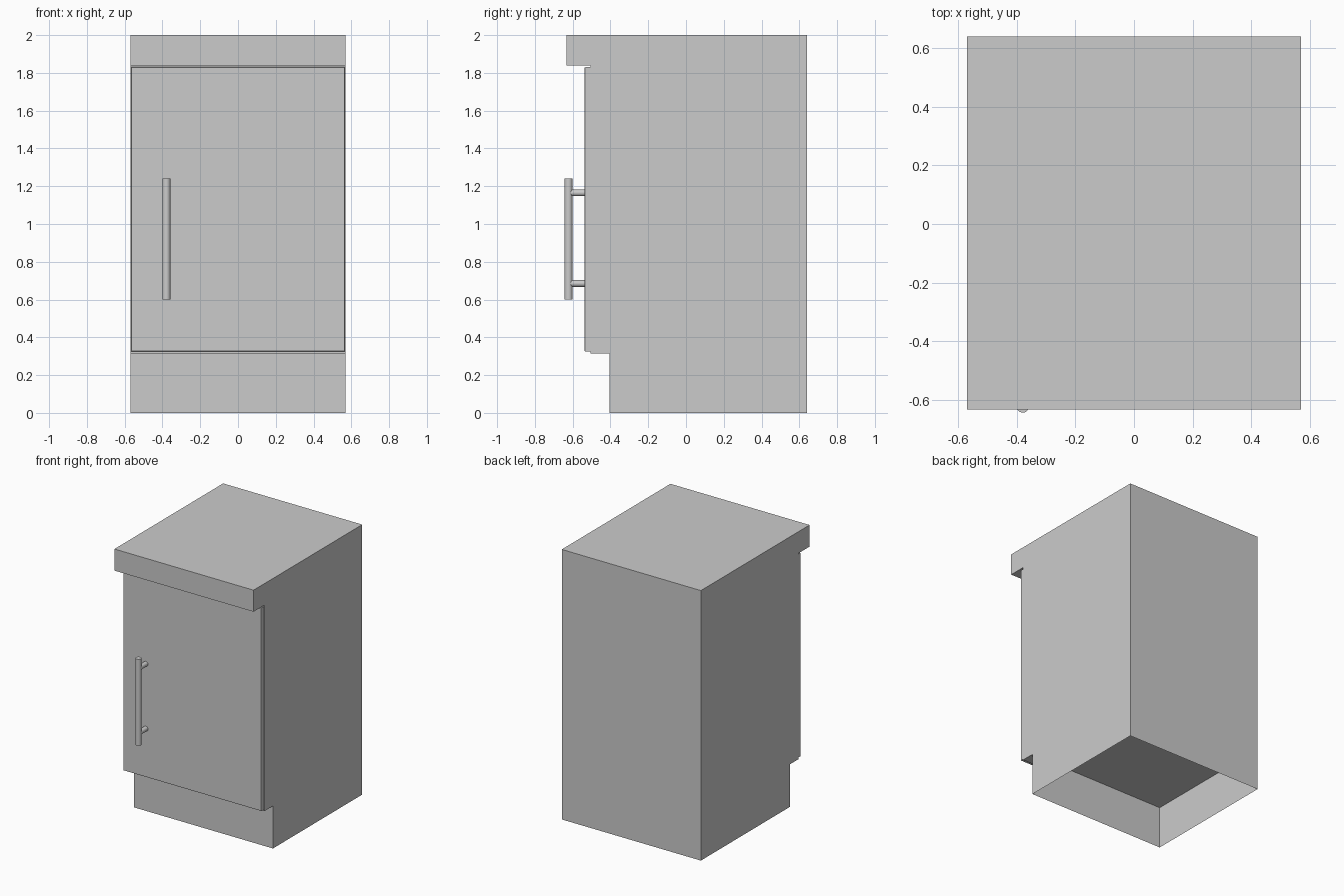
import bpy
import bmesh
from mathutils import Matrix, Vector

old = bpy.data.objects.get("Cube")
if old:
    bpy.data.objects.remove(old, do_unlink=True)

# One flat grey for everything
grey = bpy.data.materials.new("plain_grey")
grey.use_nodes = True
colour = (0.6, 0.6, 0.6, 1)
grey.diffuse_color = colour
grey.node_tree.nodes["Principled BSDF"].inputs["Base Color"].default_value = colour

HALF_W = 0.57
FLOOR_Z = 0.315
BODY_FRONT = -0.505
DOOR_FRONT = -0.537


def finish(name, bm):
    mesh = bpy.data.meshes.new(name)
    bm.to_mesh(mesh)
    bm.free()
    mesh.materials.append(grey)
    obj = bpy.data.objects.new(name, mesh)
    bpy.context.collection.objects.link(obj)
    return obj


def cylinder(name, radius, length, centre, rotation=Matrix()):
    bm = bmesh.new()
    bmesh.ops.create_cone(bm, cap_ends=True, segments=24, radius1=radius, radius2=radius,
                          depth=length, matrix=Matrix.Translation(centre) @ rotation)
    for f in bm.faces:
        f.smooth = len(f.verts) == 4
    for e in bm.edges:
        e.smooth = all(f.smooth for f in e.link_faces)
    return finish(name, bm)


# Carcass: side profile with worktop overhang and toe kick, open underneath
profile = [(-0.632, 2), (0.64, 2), (0.64, 0), (-0.405, 0), (-0.405, FLOOR_Z),
           (BODY_FRONT, FLOOR_Z), (BODY_FRONT, 1.84), (-0.632, 1.84)]
bm = bmesh.new()
side = bm.faces.new([bm.verts.new((-HALF_W, y, z)) for y, z in profile])
ext = bmesh.ops.extrude_face_region(bm, geom=[side], use_keep_orig=True)
bmesh.ops.translate(bm, vec=(2 * HALF_W, 0, 0),
                    verts=[v for v in ext["geom"] if isinstance(v, bmesh.types.BMVert)])
bmesh.ops.recalc_face_normals(bm, faces=bm.faces)
underside = [f for f in bm.faces if all(v.co.z < 0.001 for v in f.verts)]
bmesh.ops.delete(bm, geom=underside, context="FACES_ONLY")
finish("cabinet_body", bm)

# Cabinet floor, seen from below inside the plinth
bm = bmesh.new()
corners = [(-HALF_W, -0.405), (-HALF_W, 0.64), (HALF_W, 0.64), (HALF_W, -0.405)]
bm.faces.new([bm.verts.new((x, y, FLOOR_Z)) for x, y in corners])
finish("cabinet_floor", bm)

# Door: slab with an eased front edge and a rectangular groove
bm = bmesh.new()
size = Vector((1.132, BODY_FRONT - DOOR_FRONT, 1.505))
bmesh.ops.create_cube(bm, size=1, matrix=Matrix.Translation(
    (0, (BODY_FRONT + DOOR_FRONT) / 2, 1.0775)) @ Matrix.Diagonal(size.to_4d()))
front = min(bm.faces, key=lambda f: f.calc_center_median().y)
bmesh.ops.bevel(bm, geom=list(front.edges), offset=0.005, segments=2,
                profile=0.5, affect="EDGES")
front = max((f for f in bm.faces if f.normal.y < -0.99), key=lambda f: f.calc_area())
bmesh.ops.inset_region(bm, faces=[front], thickness=0.0915)
# Slightly taller panel than an even margin gives
for v in front.verts:
    v.co.z += 0.015 if v.co.z > 1 else -0.015
ring = bmesh.ops.inset_region(bm, faces=[front], thickness=0.021)["faces"]
ext = bmesh.ops.extrude_face_region(bm, geom=ring)
bmesh.ops.translate(bm, vec=(0, 0.012, 0),
                    verts=[v for v in ext["geom"] if isinstance(v, bmesh.types.BMVert)])
bmesh.ops.recalc_face_normals(bm, faces=bm.faces)
finish("door", bm)

# Bar handle on two posts
HANDLE_X, HANDLE_Y = -0.379, -0.622
cylinder("handle_bar", 0.021, 0.64, (HANDLE_X, HANDLE_Y, 0.92))
turn = Matrix.Rotation(1.5708, 4, "X")
for label, z in (("upper", 1.165), ("lower", 0.685)):
    cylinder(label + "_handle_post", 0.018, DOOR_FRONT - HANDLE_Y + 0.004,
             (HANDLE_X, (DOOR_FRONT + HANDLE_Y) / 2, z), turn)
